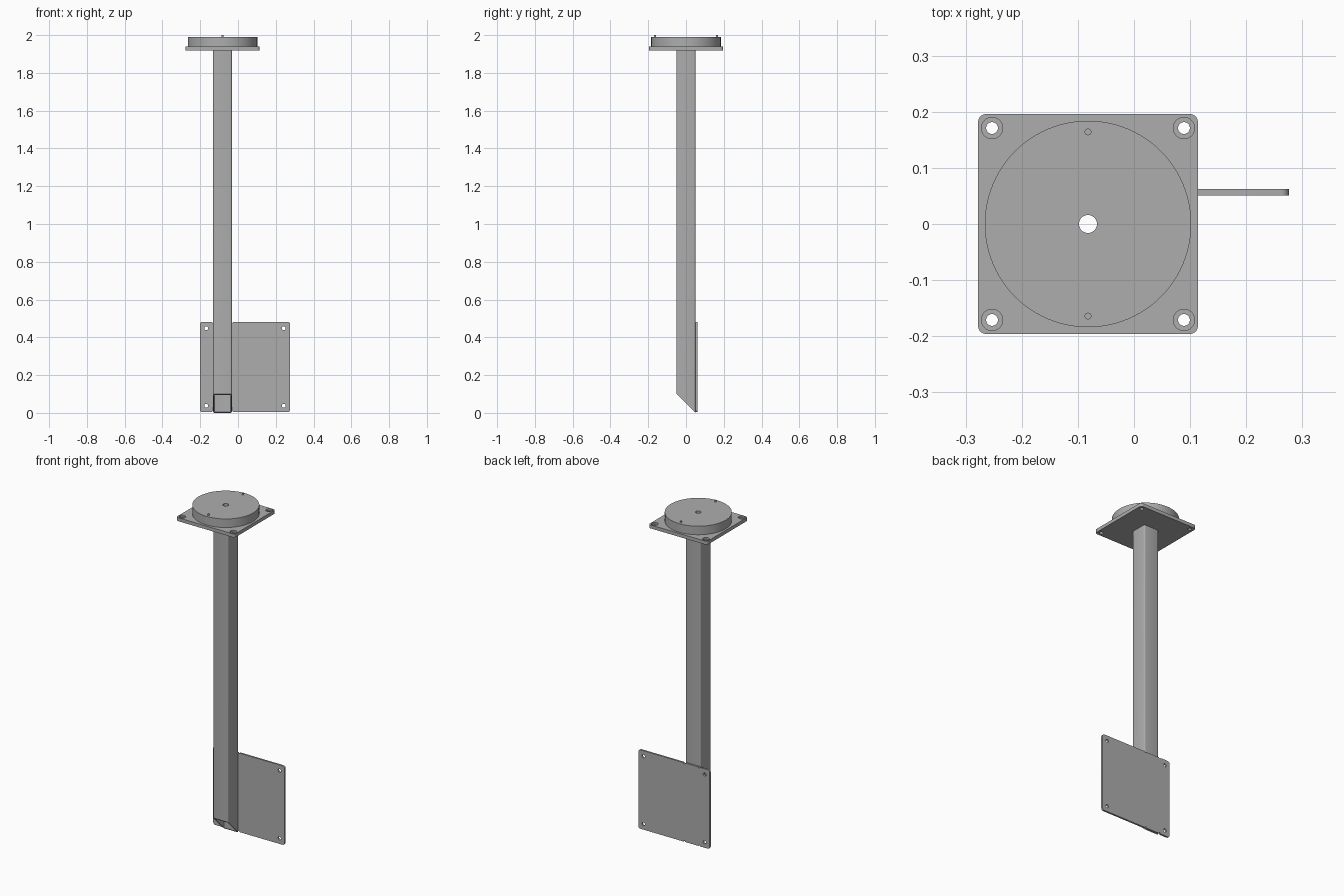
import bpy, bmesh, math
from mathutils import Matrix, Vector

cube = bpy.data.objects.get("Cube")
if cube:
    bpy.data.objects.remove(cube, do_unlink=True)

steel = bpy.data.materials.new("grey_steel")
steel.use_nodes = True
GREY = (0.42, 0.42, 0.42, 1)
steel.diffuse_color = GREY
steel.node_tree.nodes["Principled BSDF"].inputs["Base Color"].default_value = GREY

CX = -0.082          # axis of the post
PLATE_TOP = 1.939
PLATE_BOTTOM = 1.918


def finish(name, bm):
    bmesh.ops.recalc_face_normals(bm, faces=bm.faces)
    mesh = bpy.data.meshes.new(name)
    bm.to_mesh(mesh)
    bm.free()
    ob = bpy.data.objects.new(name, mesh)
    bpy.context.collection.objects.link(ob)
    mesh.materials.append(steel)
    return ob


def smooth(ob):
    bpy.ops.object.select_all(action='DESELECT')
    ob.select_set(True)
    bpy.context.view_layer.objects.active = ob
    bpy.ops.object.shade_smooth_by_angle(angle=math.radians(35))


def slab(name, size, centre, axis, radius):
    """Box whose edges parallel to the axis are rounded."""
    bm = bmesh.new()
    bmesh.ops.create_cube(bm, size=1)
    bmesh.ops.scale(bm, vec=size, verts=bm.verts)
    edges = [e for e in bm.edges if abs((e.verts[0].co - e.verts[1].co)[axis]) > 1e-5]
    bmesh.ops.bevel(bm, geom=edges, offset=radius, segments=5, profile=0.5, affect='EDGES')
    bmesh.ops.translate(bm, vec=centre, verts=bm.verts)
    return finish(name, bm)


def rod(name, centre, radius, length, segments=32, along_y=False):
    bm = bmesh.new()
    bmesh.ops.create_cone(bm, cap_ends=True, segments=segments, radius1=radius,
                          radius2=radius, depth=length)
    if along_y:
        bmesh.ops.rotate(bm, matrix=Matrix.Rotation(math.pi / 2, 3, 'X'), verts=bm.verts)
    bmesh.ops.translate(bm, vec=centre, verts=bm.verts)
    return finish(name, bm)


def drill(ob, cutters):
    """Cut every cutter from the part and discard the cutters."""
    bpy.context.view_layer.objects.active = ob
    for cutter in cutters:
        mod = ob.modifiers.new("hole", 'BOOLEAN')
        mod.operation = 'DIFFERENCE'
        mod.solver = 'EXACT'
        mod.object = cutter
        bpy.ops.object.modifier_apply(modifier=mod.name)
        bpy.data.objects.remove(cutter, do_unlink=True)


def rounded_square(half, radius, steps=4):
    pts = []
    for corner in range(4):
        mid = math.radians(45 + 90 * corner)
        c = Vector((math.cos(mid), math.sin(mid))) * (half - radius) * math.sqrt(2)
        for i in range(steps + 1):
            a = math.radians(90 * corner + 90 * i / steps)
            pts.append(c + Vector((math.cos(a), math.sin(a))) * radius)
    return pts


# Hollow square post with a slanted lower end
bm = bmesh.new()
rings = []
for profile in (rounded_square(0.05, 0.008), rounded_square(0.044, 0.003)):
    low = [bm.verts.new((CX + p.x, p.y, 0.05 - p.y)) for p in profile]
    high = [bm.verts.new((CX + p.x, p.y, PLATE_BOTTOM)) for p in profile]
    rings.append((low, high))
(out_low, out_high), (in_low, in_high) = rings
for a, b in ((out_low, out_high), (in_high, in_low), (out_high, in_high), (in_low, out_low)):
    for i in range(len(a)):
        j = (i + 1) % len(a)
        bm.faces.new((a[i], a[j], b[j], b[i]))
smooth(finish("square_post", bm))

# Top plate with counterbored corner holes and a centre hole
thick = PLATE_TOP - PLATE_BOTTOM
top_plate = slab("top_plate", (0.392, 0.392, thick),
                 (CX, 0, PLATE_BOTTOM + thick / 2), 2, 0.014)
cutters = [rod("cut", (CX, 0, PLATE_TOP), 0.016, 0.2)]
for sx in (-1, 1):
    for sy in (-1, 1):
        x, y = CX + sx * 0.171, sy * 0.171
        cutters.append(rod("cut", (x, y, PLATE_TOP), 0.0105, 0.1))
        cutters.append(rod("cut", (x, y, PLATE_TOP), 0.019, 0.02))
drill(top_plate, cutters)
smooth(top_plate)

# Round disc with a centre hole
disc = rod("round_disc", (CX, 0, (PLATE_TOP + 1.991) / 2), 0.184, 1.991 - PLATE_TOP, 96)
drill(disc, [rod("cut", (CX, 0, PLATE_TOP), 0.016, 0.3)])
smooth(disc)

# Locating pins
for side, y in (("front", -0.164), ("back", 0.164)):
    smooth(rod(side + "_pin", (CX, y, 1.99), 0.006, 0.02, 24))

# Side mounting plate with corner holes and edge notches beside the post
MX, MZ, MY = 0.037, 0.243, 0.0565
mount = slab("mounting_plate", (0.478, 0.011, 0.478), (MX, MY, MZ), 1, 0.014)
cutters = []
for sz in (-1, 1):
    for sx in (-1, 1):
        cutters.append(rod("cut", (MX + sx * 0.205, MY, MZ + sz * 0.205), 0.01, 0.05, 32, True))
        cutters.append(rod("cut", (CX + sx * 0.05, MY, MZ + sz * 0.239), 0.006, 0.05, 24, True))
drill(mount, cutters)
smooth(mount)
